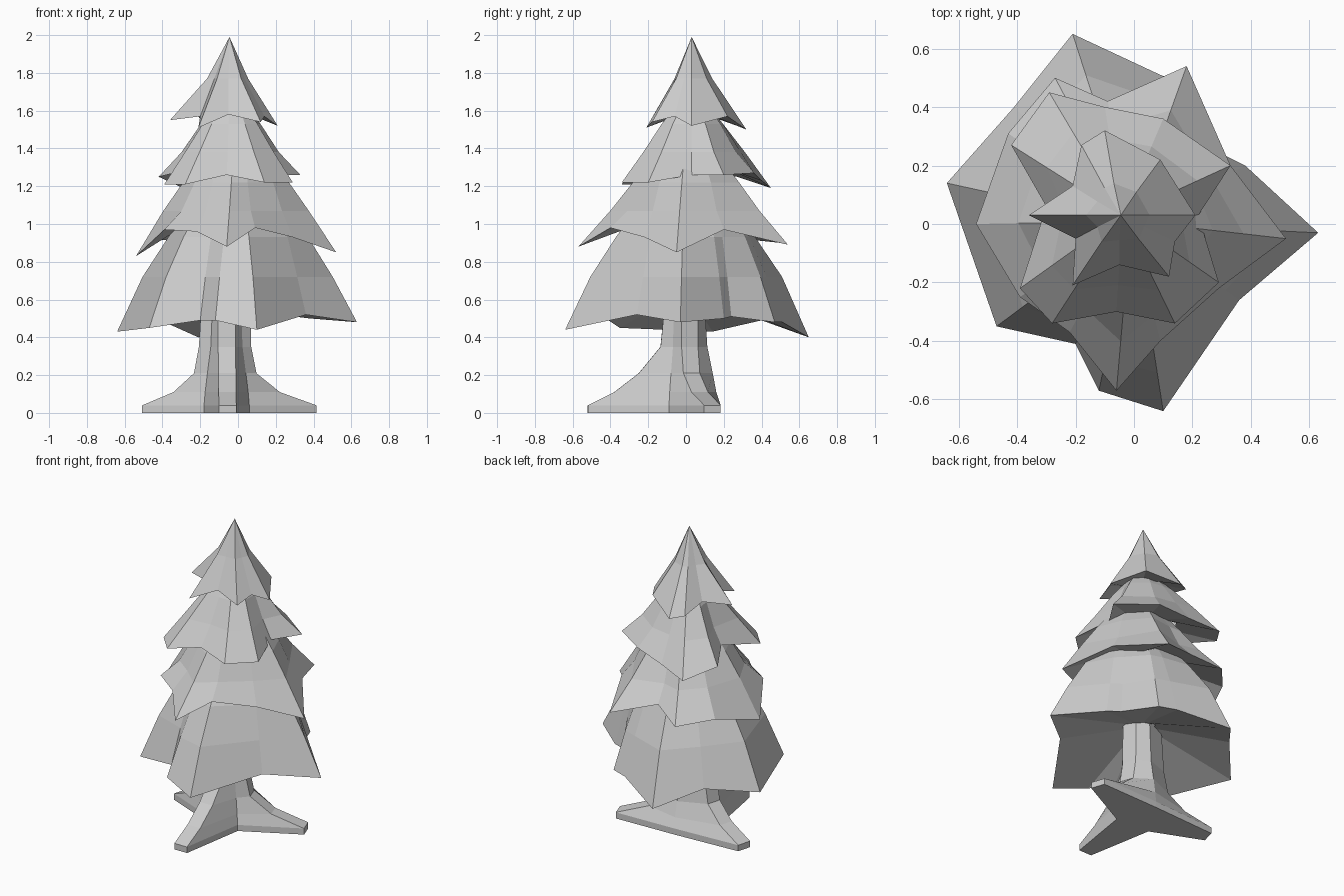
import bpy, bmesh
from mathutils import Vector

if "Cube" in bpy.data.objects:
    bpy.data.objects.remove(bpy.data.objects["Cube"])


def make_object(name, rings, apex=None, capped=False):
    """Loft a stack of equal-length rings, optionally capped or ending in an apex."""
    bm = bmesh.new()
    rows = [[bm.verts.new(p) for p in ring] for ring in rings]
    n = len(rows[0])
    for low, high in zip(rows, rows[1:]):
        for i in range(n):
            j = (i + 1) % n
            bm.faces.new((low[i], low[j], high[j], high[i]))
    if apex:
        tip = bm.verts.new(apex)
        for i in range(n):
            bm.faces.new((rows[-1][i], rows[-1][(i + 1) % n], tip))
    if capped:
        bm.faces.new(rows[0][::-1])
        bm.faces.new(rows[-1])
    bmesh.ops.recalc_face_normals(bm, faces=bm.faces)
    mesh = bpy.data.meshes.new(name)
    bm.to_mesh(mesh)
    bm.free()
    obj = bpy.data.objects.new(name, mesh)
    bpy.context.collection.objects.link(obj)
    return obj


CORE = Vector((-.05, 0))


def foliage(name, hem, centre, levels, inner, inner_z, apex=None):
    """Skirt with a ragged hem, narrowing through levels of (z, radius, raggedness)."""
    c = Vector(centre)
    offs = [Vector(p[:2]) - c for p in hem]
    mean = sum(o.length for o in offs) / len(offs)
    # sloping underside that runs from the hem up to the core
    under = [(*(CORE + (Vector(p[:2]) - CORE) * inner), inner_z) for p in hem]
    rings = [under, hem]
    for z, radius, ragged in levels:
        ring = []
        for o in offs:
            r = radius * (1 + ragged * (o.length / mean - 1))
            ring.append((*(c + o.normalized() * r), z))
        rings.append(ring)
    make_object(name, rings, apex)


# Foliage hems, counter-clockwise from above
hem_1 = [(-.64, .14, .43), (-.47, -.35, .45), (-.2, -.41, .49), (-.12, -.57, .49),
         (.1, -.64, .44), (.36, -.26, .52), (.63, -.03, .48), (.38, .2, .50),
         (.3, .24, .51), (.2, .47, .48), (.09, .51, .48), (-.21, .65, .40),
         (-.41, .4, .49)]
hem_2 = [(-.54, 0, .83), (-.39, -.25, .97), (-.22, -.37, .96), (-.06, -.57, .88),
         (.09, -.4, .98), (.29, -.22, .93), (.52, -.05, .85), (.33, .2, .97),
         (.18, .54, .89), (-.09, .42, .97), (-.27, .5, .9), (-.43, .31, .92)]
hem_3 = [(-.42, .27, 1.25), (-.3, .06, 1.28), (-.39, -.22, 1.21), (-.28, -.34, 1.21),
         (-.06, -.3, 1.26), (.14, -.34, 1.22), (.29, -.2, 1.22), (.22, .03, 1.26),
         (.33, .2, 1.26), (.1, .36, 1.27), (-.1, .4, 1.23), (-.29, .45, 1.19)]
hem_4 = [(-.36, .03, 1.55), (-.2, -.05, 1.57), (-.21, -.21, 1.51), (-.05, -.14, 1.58),
         (.12, -.18, 1.54), (.14, -.06, 1.57), (.21, .03, 1.52), (.09, .22, 1.57),
         (-.1, .32, 1.5), (-.18, .27, 1.52), (-.21, .13, 1.57)]

foliage("bottom_foliage", hem_1, (0, 0),
        [(.72, .45, .75), (.93, .35, .4), (1.1, .24, .2)], .16, .62)
foliage("lower_middle_foliage", hem_2, (-.01, .01),
        [(1.07, .36, .7), (1.22, .27, .4), (1.36, .17, .2)], .45, 1.03)
foliage("upper_middle_foliage", hem_3, (-.04, .03),
        [(1.38, .27, .8), (1.53, .17, .5), (1.62, .1, .2)], .45, 1.31)
foliage("top_foliage", hem_4, (-.05, .03),
        [(1.77, .1, .5)], .45, 1.59, apex=(-.045, .03, 1.99))

# Trunk: three lobes that spread into roots, with a valley between each pair
trunk_c = Vector((-.06, -.02))
root_tips = [Vector((.4, .14)), Vector((-.495, .1)), Vector((-.055, -.52))]
valleys = [Vector((-.03, .17)), Vector((-.18, -.08)), Vector((.06, -.09))]
# each level: z, reach of the three roots, valley scale
trunk_levels = [(0, (1, 1, 1), 1), (.04, (1, 1, 1), 1),
                (.11, (.58, .62, .72), .95), (.21, (.31, .37, .46), .85),
                (.35, (.25, .31, .23), .7), (.65, (.24, .27, .17), .6)]
trunk_rings = []
for z, reaches, squeeze in trunk_levels:
    ring = []
    for tip, reach, valley in zip(root_tips, reaches, valleys):
        arm = tip - trunk_c
        side = Vector((-arm.y, arm.x)).normalized() * .046
        end = trunk_c + arm * reach
        for p in (end - side, end + side, trunk_c + (valley - trunk_c) * squeeze):
            ring.append((p.x, p.y, z))
    trunk_rings.append(ring)
make_object("trunk_with_roots", trunk_rings, capped=True)
